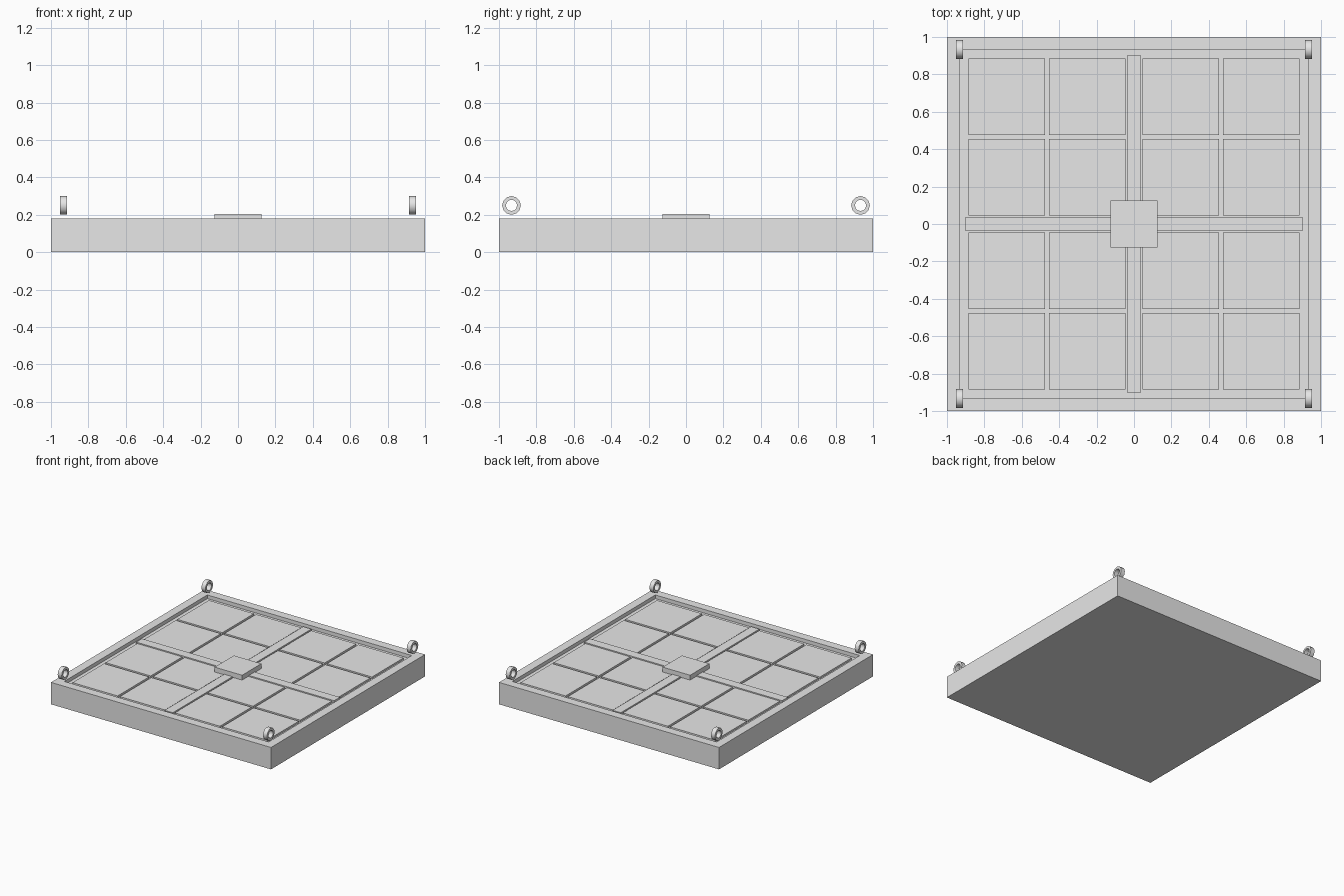
import bpy, bmesh, math
from mathutils import Matrix, Vector

cube = bpy.data.objects.get("Cube")
if cube:
    bpy.data.objects.remove(cube, do_unlink=True)

GREY = (0.8, 0.8, 0.8, 1)
mat = bpy.data.materials.new("plain grey")
mat.use_nodes = True
mat.diffuse_color = GREY
mat.node_tree.nodes["Principled BSDF"].inputs["Base Color"].default_value = GREY


def finish(name, bm):
    bmesh.ops.recalc_face_normals(bm, faces=bm.faces)
    mesh = bpy.data.meshes.new(name)
    bm.to_mesh(mesh)
    bm.free()
    mesh.materials.append(mat)
    obj = bpy.data.objects.new(name, mesh)
    bpy.context.collection.objects.link(obj)
    return obj


def box(name, x, y, sx, sy, z0, z1):
    bm = bmesh.new()
    place = Matrix.Translation((x, y, (z0 + z1) / 2)) @ Matrix.Diagonal((sx, sy, z1 - z0, 1))
    bmesh.ops.create_cube(bm, size=1, matrix=place)
    return finish(name, bm)


FLOOR, PANEL, BAR, RIM = 0.15, 0.165, 0.17, 0.18

# Slab with a shallow recess inside a raised rim
bm = bmesh.new()
bmesh.ops.create_cube(bm, size=1, matrix=Matrix.Translation((0, 0, RIM / 2)) @ Matrix.Diagonal((2, 2, RIM, 1)))
bm.normal_update()
top = max(bm.faces, key=lambda f: f.calc_center_median().z)
bmesh.ops.inset_region(bm, faces=[top], thickness=0.1)
walls = bmesh.ops.extrude_face_region(bm, geom=[top])
bmesh.ops.translate(bm, vec=(0, 0, FLOOR - RIM), verts=[v for v in walls["geom"] if isinstance(v, bmesh.types.BMVert)])
if top.is_valid:
    bmesh.ops.delete(bm, geom=[top], context="FACES_ONLY")
finish("slab", bm)

# Four by four inlaid panels
centres = (-0.68, -0.25, 0.25, 0.68)
for x in centres:
    for y in centres:
        box("panel", x, y, 0.41, 0.41, FLOOR, PANEL)

# Crossing bars and the central plate
box("cross_bar_long", 0, 0, 0.075, 1.8, FLOOR, BAR)
box("cross_bar_wide", 0, 0, 1.8, 0.075, FLOOR, BAR)
box("centre_plate", 0, 0, 0.25, 0.25, 0.165, 0.205)

# Lifting rings, with their axis along x, above each corner
SIDES = 12
for sx in (-1, 1):
    for sy in (-1, 1):
        bm = bmesh.new()
        profile = [(-0.018, 0.03), (0.018, 0.03), (0.018, 0.05), (-0.018, 0.05)]
        loops = []
        for i in range(SIDES):
            turn = Matrix.Rotation(math.tau * i / SIDES, 3, "X")
            loops.append([bm.verts.new(turn @ Vector((x, 0, r))) for x, r in profile])
        for i, a in enumerate(loops):
            b = loops[(i + 1) % SIDES]
            for j in range(4):
                k = (j + 1) % 4
                bm.faces.new((a[j], a[k], b[k], b[j]))
        ring = finish("corner_ring", bm)
        ring.location = (sx * 0.933, sy * 0.933, 0.25)
        bpy.ops.object.select_all(action="DESELECT")
        ring.select_set(True)
        bpy.context.view_layer.objects.active = ring
        bpy.ops.object.shade_smooth_by_angle(angle=math.radians(50))
